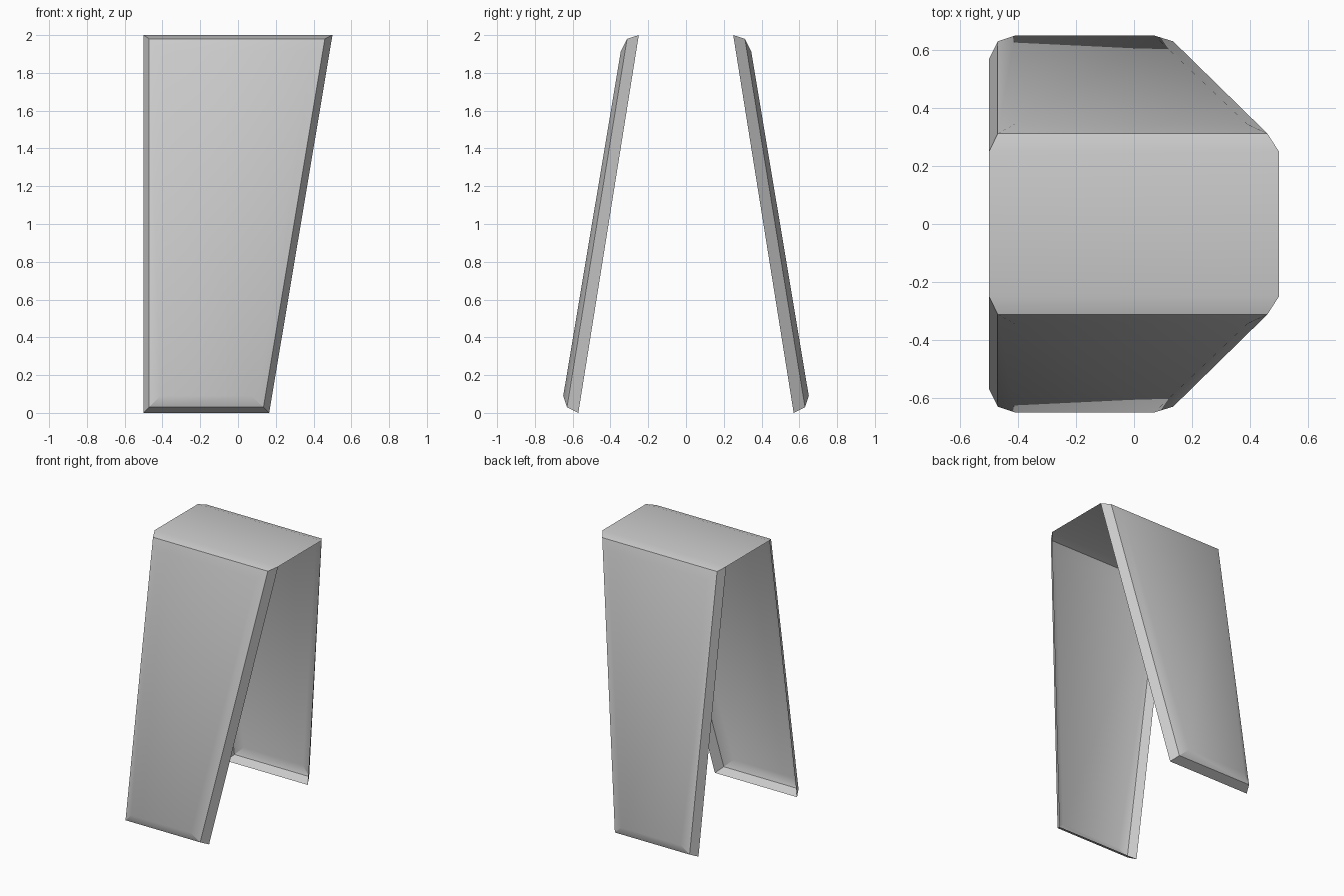
import bpy, bmesh
from math import radians

cube = bpy.data.objects.get("Cube")
if cube:
    bpy.data.objects.remove(cube, do_unlink=True)

GREY = (0.6, 0.6, 0.6, 1)
mat = bpy.data.materials.new("plain grey")
mat.use_nodes = True
mat.diffuse_color = GREY
mat.node_tree.nodes["Principled BSDF"].inputs["Base Color"].default_value = GREY


def ring(bm, left, top, bottom):
    """Four corners of a tapered outline; top and bottom are (right x, y, z)."""
    (xt, yt, zt), (xb, yb, zb) = top, bottom
    corners = [(left, yt, zt), (left, yb, zb), (xb, yb, zb), (xt, yt, zt)]
    return [bm.verts.new(c) for c in corners]


bm = bmesh.new()

# Front panel: rounded rim made of nested outlines around a flat face
rings = [
    ring(bm, -0.50, (0.50, -0.25, 2.00), (0.165, -0.57, 0.00)),
    ring(bm, -0.47, (0.46, -0.312, 1.98), (0.135, -0.63, 0.03)),
    ring(bm, -0.41, (0.39, -0.345, 1.915), (0.07, -0.65, 0.09)),
]
for outer, inner in zip(rings, rings[1:]):
    for i in range(4):
        j = (i + 1) % 4
        bm.faces.new((outer[i], outer[j], inner[j], inner[i]))
bm.faces.new(rings[-1])

# Half of the top sheet, up to the mirror plane
left, right = rings[0][0], rings[0][3]
mid_left = bm.verts.new((left.co.x, 0, left.co.z))
mid_right = bm.verts.new((right.co.x, 0, right.co.z))
bm.faces.new((left, right, mid_right, mid_left))

# Back panel and the other half of the top
bmesh.ops.mirror(bm, geom=bm.verts[:] + bm.edges[:] + bm.faces[:],
                 axis='Y', merge_dist=0.001)
bmesh.ops.remove_doubles(bm, verts=bm.verts[:], dist=0.001)
bmesh.ops.dissolve_edges(bm, edges=[e for e in bm.edges
                                    if all(abs(v.co.y) < 0.001 for v in e.verts)],
                         use_verts=True)
bmesh.ops.recalc_face_normals(bm, faces=bm.faces[:])
top = max(bm.faces, key=lambda f: f.calc_center_median().z)
if top.normal.z < 0:
    bmesh.ops.reverse_faces(bm, faces=bm.faces[:])

mesh = bpy.data.meshes.new("folded_shell")
bm.to_mesh(mesh)
bm.free()
mesh.materials.append(mat)
shell = bpy.data.objects.new("folded_shell", mesh)
bpy.context.collection.objects.link(shell)

# Smooth rim with sharp folds
bpy.ops.object.select_all(action='DESELECT')
shell.select_set(True)
bpy.context.view_layer.objects.active = shell
bpy.ops.object.shade_smooth_by_angle(angle=radians(30))
